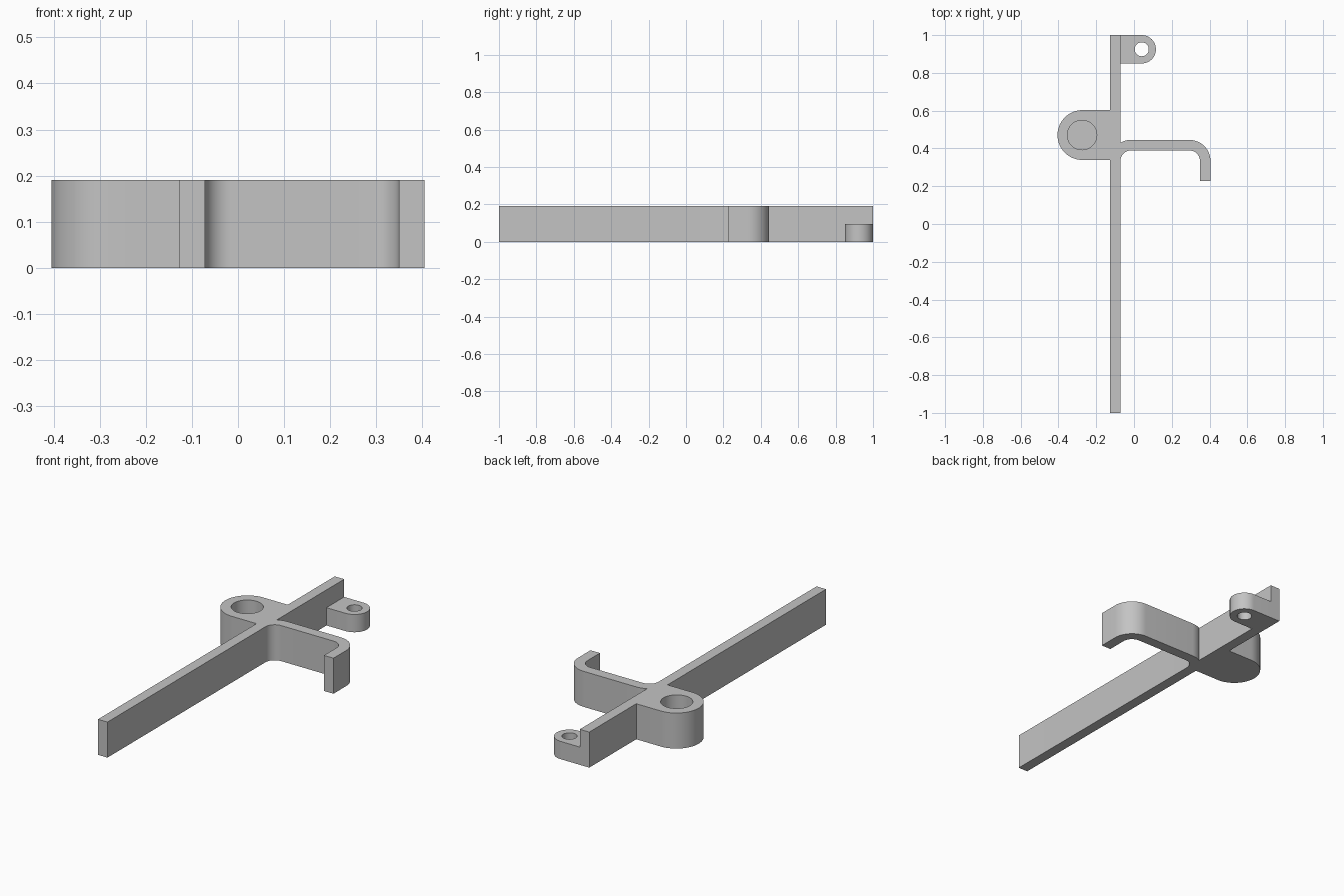
import bpy, bmesh
from math import radians, sin, cos

cube = bpy.data.objects.get("Cube")
if cube:
    bpy.data.objects.remove(cube, do_unlink=True)

# One plain grey
grey = bpy.data.materials.new("plain grey")
grey.use_nodes = True
colour = (0.55, 0.55, 0.55, 1)
grey.diffuse_color = colour
grey.node_tree.nodes["Principled BSDF"].inputs["Base Color"].default_value = colour


def arc(centre, radius, start, end, steps=16):
    """Points along an arc, angles in degrees."""
    angles = [radians(start + (end - start) * i / steps) for i in range(steps + 1)]
    return [(centre[0] + radius * cos(a), centre[1] + radius * sin(a)) for a in angles]


def extrude(name, outline, bottom, top):
    """Solid prism from a counter-clockwise outline."""
    bm = bmesh.new()
    face = bm.faces.new([bm.verts.new((x, y, bottom)) for x, y in outline])
    result = bmesh.ops.extrude_face_region(bm, geom=[face])
    moved = [v for v in result["geom"] if isinstance(v, bmesh.types.BMVert)]
    bmesh.ops.translate(bm, verts=moved, vec=(0, 0, top - bottom))
    bmesh.ops.recalc_face_normals(bm, faces=bm.faces)
    mesh = bpy.data.meshes.new(name)
    bm.to_mesh(mesh)
    bm.free()
    mesh.materials.append(grey)
    obj = bpy.data.objects.new(name, mesh)
    bpy.context.collection.objects.link(obj)
    return obj


def select(obj):
    bpy.ops.object.select_all(action="DESELECT")
    obj.select_set(True)
    bpy.context.view_layer.objects.active = obj


def drill(obj, centre, radius, bottom, top):
    """Cut a round hole, then drop the cutter."""
    cutter = extrude("hole_cutter", arc(centre, radius, 0, 360, 48)[:-1], bottom, top)
    cutter.hide_render = True
    mod = obj.modifiers.new("hole", "BOOLEAN")
    mod.operation = "DIFFERENCE"
    mod.solver = "EXACT"
    mod.object = cutter
    select(obj)
    bpy.ops.object.modifier_apply(modifier=mod.name)
    bpy.data.objects.remove(cutter, do_unlink=True)


height = 0.19
bar_left, bar_right = -0.128, -0.072
root, elbow = (-0.017, 0.334), (0.294, 0.334)
inner, outer = 0.055, 0.111
boss, boss_radius = (-0.273, 0.471), 0.132

# Long bar with the bent hook arm on one side and the round boss on the other
outline = [(bar_left, -1), (bar_right, -1)]
outline += arc(root, inner, 180, 90) + arc(elbow, inner, 90, 0)
outline += [(0.349, 0.228), (0.405, 0.228)]
outline += arc(elbow, outer, 0, 90) + arc(root, outer, 90, 119.7, 6)
outline += [(bar_right, 1), (bar_left, 1), (bar_left, boss[1] + boss_radius)]
outline += arc(boss, boss_radius, 90, 270, 32)
outline += [(bar_left, boss[1] - boss_radius)]
body = extrude("bar_with_hook_and_boss", outline, 0, height)
drill(body, (-0.275, boss[1]), 0.078, 0.04, height + 0.1)

# Half-height mounting tab with a through hole
tab_centre, tab_radius = (0.041, 0.925), 0.075
tab_outline = [(bar_right, 0.85)] + arc(tab_centre, tab_radius, -90, 90, 32) + [(bar_right, 1)]
tab = extrude("mounting_tab", tab_outline, 0, height / 2)
drill(tab, tab_centre, 0.037, -0.1, height)

for obj in (body, tab):
    select(obj)
    bpy.ops.object.shade_smooth_by_angle(angle=radians(30))
